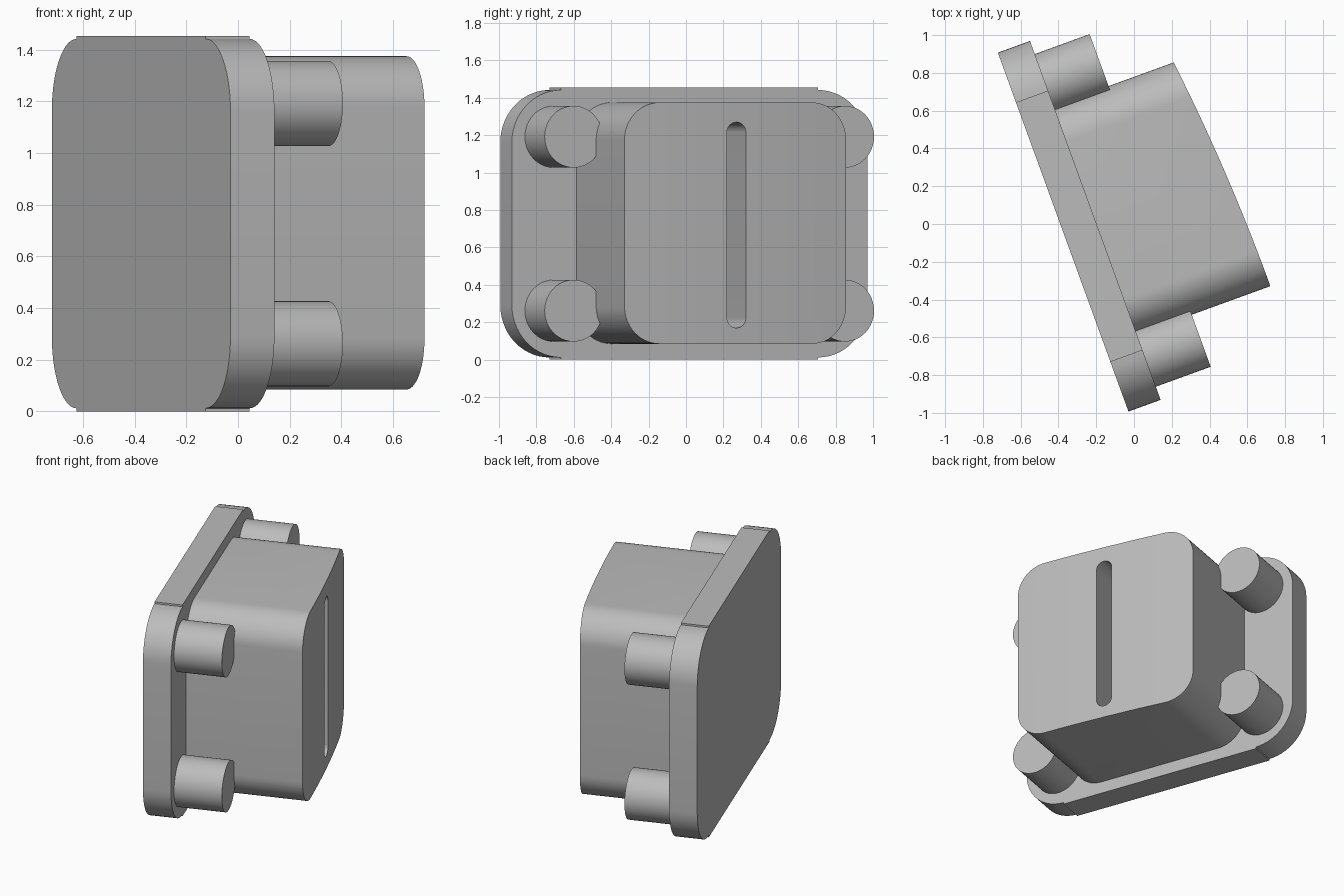
import bpy, bmesh
from math import radians, sin, cos, pi
from mathutils import Vector

cube = bpy.data.objects.get("Cube")
if cube:
    bpy.data.objects.remove(cube, do_unlink=True)

TURN = radians(20)     # the whole part is turned about z
MID_Y, MID_Z = 0.088, 0.727

grey = bpy.data.materials.new("plain_grey")
grey.use_nodes = True
colour = (0.5, 0.5, 0.5, 1)
grey.diffuse_color = colour
grey.node_tree.nodes["Principled BSDF"].inputs["Base Color"].default_value = colour


def rounded_outline(hy, hz, r, step=0.0, segs=14):
    """Rounded rectangle in y and z, with an optional raised step on the flat edges."""
    pts = []
    for i, (sy, sz) in enumerate([(1, 1), (-1, 1), (-1, -1), (1, -1)]):
        cy, cz = sy * (hy - r), sz * (hz - r)
        arc = [(cy + r * cos((i + k / segs) * pi / 2),
                cz + r * sin((i + k / segs) * pi / 2)) for k in range(segs + 1)]
        if step:
            raised = (cy, sz * (hz + step))
            arc = arc + [raised] if i % 2 == 0 else [raised] + arc
        pts += arc
    return pts


def prism(name, points, direction):
    """Extrude a closed outline of 3D points along a direction."""
    bm = bmesh.new()
    face = bm.faces.new([bm.verts.new(p) for p in points])
    new = bmesh.ops.extrude_face_region(bm, geom=[face])["geom"]
    bmesh.ops.translate(bm, vec=Vector(direction),
                        verts=[v for v in new if isinstance(v, bmesh.types.BMVert)])
    bmesh.ops.remove_doubles(bm, verts=bm.verts, dist=1e-5)
    if face.is_valid and len(face.link_loops if hasattr(face, "link_loops") else face.loops) and \
            not any(len(e.link_faces) == 1 for e in bm.edges) and \
            any(len(e.link_faces) > 2 for e in bm.edges):
        bm.faces.remove(face)
    bmesh.ops.recalc_face_normals(bm, faces=bm.faces)
    mesh = bpy.data.meshes.new(name)
    bm.to_mesh(mesh)
    bm.free()
    mesh.materials.append(grey)
    obj = bpy.data.objects.new(name, mesh)
    obj.rotation_euler.z = TURN
    bpy.context.collection.objects.link(obj)
    return obj


def side_prism(name, outline, x0, x1, y=MID_Y, z=MID_Z):
    return prism(name, [(x0, y + a, z + b) for a, b in outline], (x1 - x0, 0, 0))


def activate(obj):
    bpy.ops.object.select_all(action="DESELECT")
    obj.select_set(True)
    bpy.context.view_layer.objects.active = obj


def cut(obj, cutter, operation):
    cutter.hide_render = True
    mod = obj.modifiers.new("cut", "BOOLEAN")
    mod.operation, mod.object, mod.solver = operation, cutter, "EXACT"
    bpy.context.view_layer.update()
    activate(obj)
    bpy.ops.object.modifier_apply(modifier=mod.name)
    bpy.data.objects.remove(cutter, do_unlink=True)


# Mounting plate with slightly raised long edges
parts = [side_prism("mounting_plate", rounded_outline(1.011, 0.715, 0.28, 0.012), -0.367, -0.186)]

# Housing block, trimmed by a gently curved face
housing = side_prism("housing", rounded_outline(0.644, 0.645, 0.2), -0.2, 0.8, z=0.73)
curve = []
for k in range(21):
    t = -0.05 + 1.1 * k / 20
    curve.append((0.566 - 0.076 * t * abs(t), MID_Y - 0.644 + 1.288 * t, -0.2))
ends = [(-0.5, curve[-1][1], -0.2), (-0.5, curve[0][1], -0.2)]
cut(housing, prism("face_trimmer", curve + ends, (0, 0, 2)), "INTERSECT")

# Deep vertical slot in the curved face
slot = side_prism("slot_cutter", rounded_outline(0.055, 0.55, 0.055), 0.25, 0.8, z=0.72)
cut(housing, slot, "DIFFERENCE")
parts.append(housing)

# Four round pins at the corners
circle = [(0.165 * cos(2 * pi * k / 48), 0.165 * sin(2 * pi * k / 48)) for k in range(48)]
for side, sy in (("left", 1), ("right", -1)):
    for level, sz in (("upper", 1), ("lower", -1)):
        parts.append(side_prism(f"{level}_{side}_pin", circle, -0.2, 0.123,
                                MID_Y + sy * 0.772, MID_Z + sz * 0.465))

# Smooth the rounded sides and keep the edges sharp
for obj in parts:
    activate(obj)
    bpy.ops.object.shade_smooth_by_angle(angle=radians(30))
